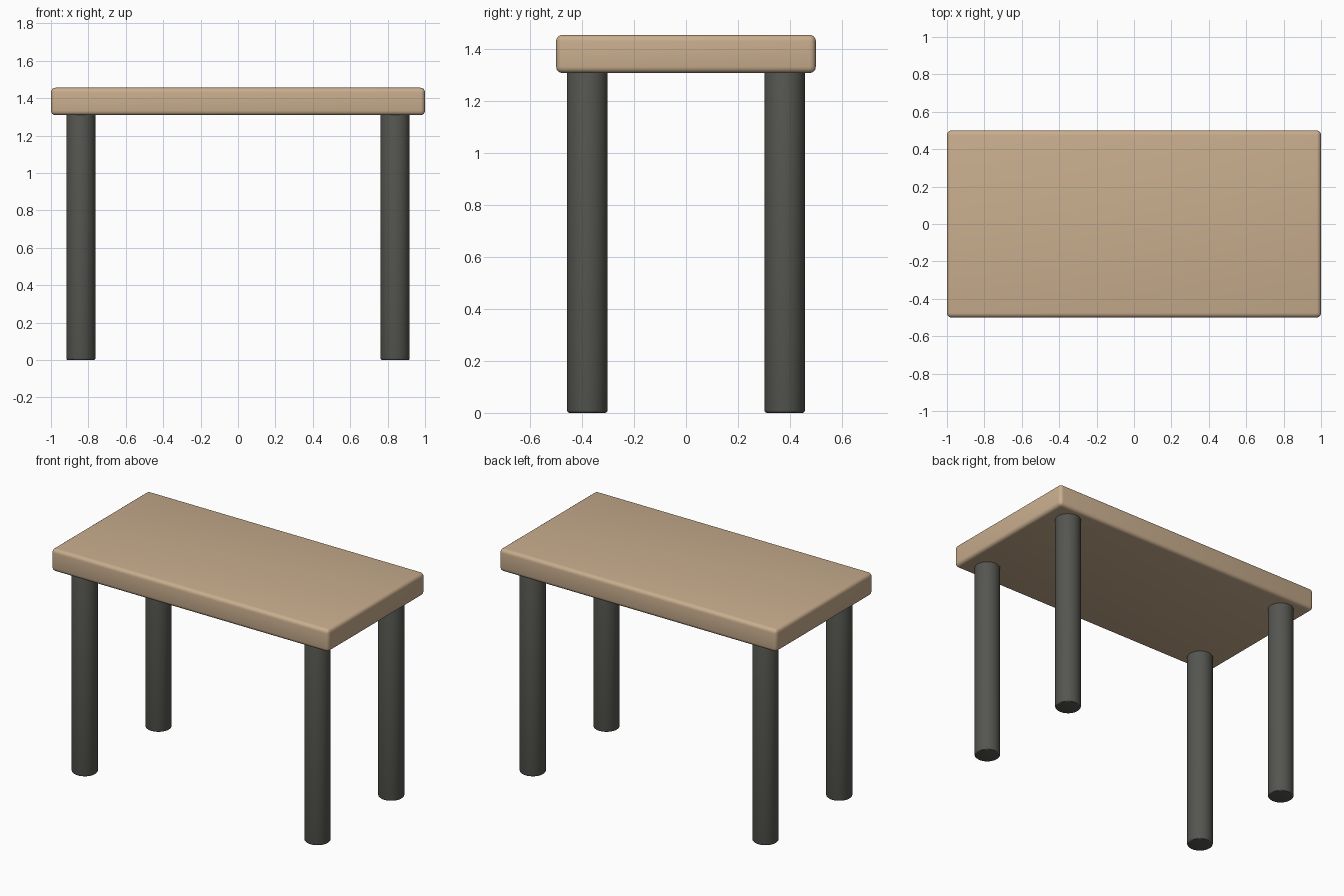
import bpy

if "Cube" in bpy.data.objects:
    bpy.data.objects.remove(bpy.data.objects["Cube"])

TOP_Z, UNDER_Z = 1.456, 1.309
LEG_X, LEG_Y, LEG_R = 0.84, 0.38, 0.078


def material(name, color):
    mat = bpy.data.materials.new(name)
    mat.diffuse_color = color
    mat.use_nodes = True
    mat.node_tree.nodes["Principled BSDF"].inputs["Base Color"].default_value = mat.diffuse_color
    return mat


def finish(name, mat, bevel, segments):
    obj = bpy.context.object
    obj.name = name
    obj.data.materials.append(mat)
    bpy.ops.object.transform_apply(location=False, rotation=False, scale=True)
    mod = obj.modifiers.new("rounded_edges", "BEVEL")
    mod.width = bevel
    mod.segments = segments
    mod.limit_method = "ANGLE"
    bpy.ops.object.modifier_apply(modifier=mod.name)
    bpy.ops.object.shade_smooth_by_angle()
    return obj


wood = material("wood", (0.58, 0.42, 0.27, 1))
metal = material("dark_metal", (0.09, 0.09, 0.08, 1))

# Table top: slab with softened edges
bpy.ops.mesh.primitive_cube_add(size=1, location=(0, 0, (TOP_Z + UNDER_Z) / 2))
bpy.context.object.scale = (2, 1, TOP_Z - UNDER_Z)
finish("table_top", wood, 0.024, 4)

# Four round legs
for side, sx in (("left", -1), ("right", 1)):
    for end, sy in (("front", -1), ("back", 1)):
        bpy.ops.mesh.primitive_cylinder_add(
            vertices=48, radius=LEG_R, depth=UNDER_Z + 0.015,
            location=(sx * LEG_X, sy * LEG_Y, (UNDER_Z + 0.015) / 2))
        finish(f"{end}_{side}_leg", metal, 0.01, 3)
